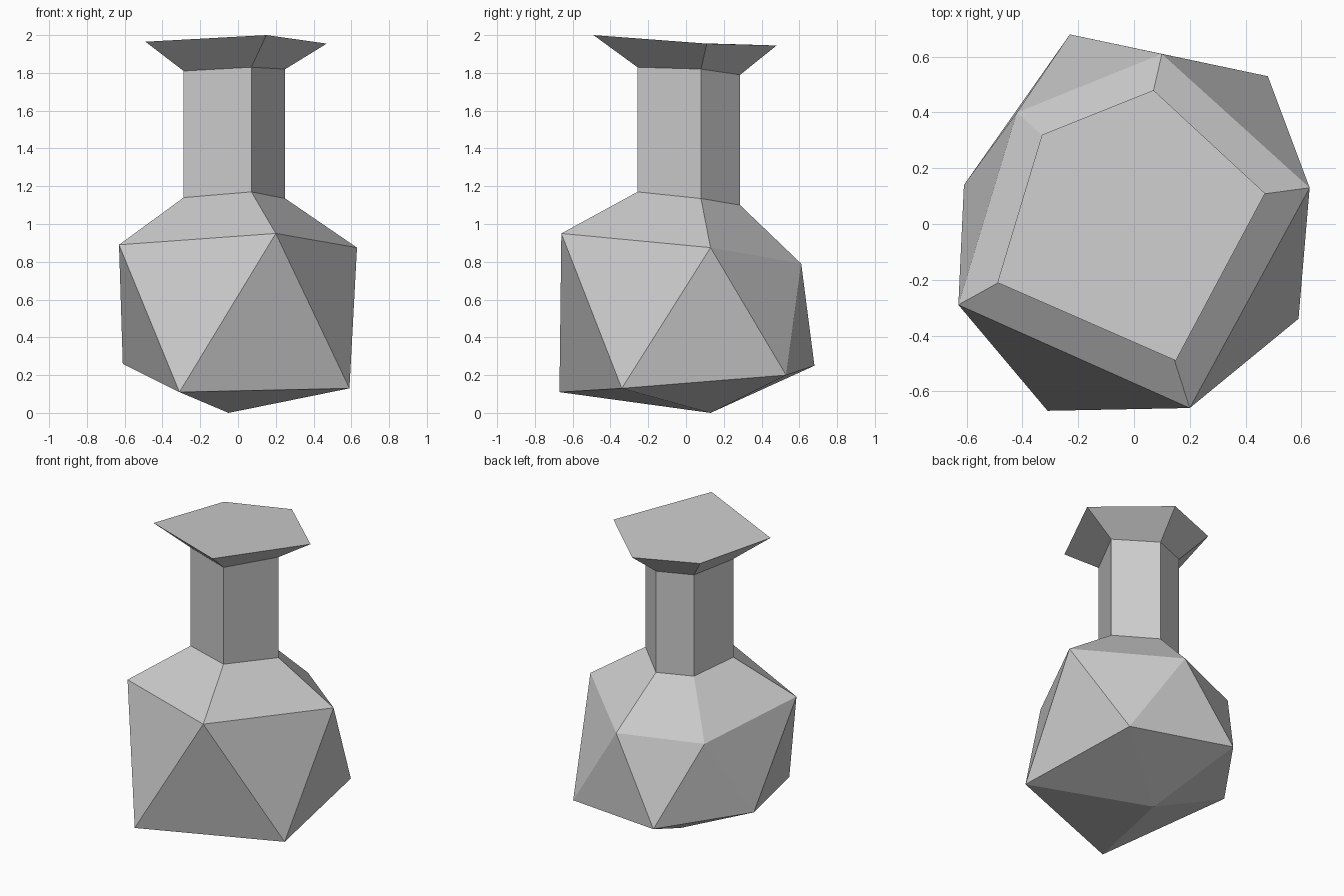
import bpy
import bmesh
from mathutils import Vector

# Remove only the default cube
default_cube = bpy.data.objects.get("Cube")
if default_cube:
    bpy.data.objects.remove(default_cube, do_unlink=True)

# Single plain grey material
GREY = (0.6, 0.6, 0.6, 1)
material = bpy.data.materials.new("plain grey")
material.use_nodes = True
material.diffuse_color = GREY
for node in material.node_tree.nodes:
    if node.type == "BSDF_PRINCIPLED":
        node.inputs["Base Color"].default_value = GREY


def add_ring(mesh, points):
    return [mesh.verts.new(point) for point in points]


def bridge(mesh, lower, upper):
    """Join two matching rings with one quad per side."""
    count = len(lower)
    for i in range(count):
        j = (i + 1) % count
        mesh.faces.new((lower[i], lower[j], upper[j], upper[i]))


def finish(mesh, name):
    """Turn a bmesh into a flat shaded object with the grey material."""
    mesh.normal_update()
    data = bpy.data.meshes.new(name)
    mesh.to_mesh(data)
    mesh.free()
    data.materials.append(material)
    part = bpy.data.objects.new(name, data)
    bpy.context.collection.objects.link(part)
    return part


# Five-sided cross-sections, all listed counter-clockwise from the front corner
base_point = (-.05, .13, 0)
lower_belly = [(-.31, -.67, .11), (.59, -.34, .13), (.48, .53, .2),
               (-.23, .68, .25), (-.61, .14, .26)]
upper_belly = [(.2, -.66, .95), (.63, .13, .875), (.1, .61, .79),
               (-.42, .4, .775), (-.63, -.29, .89)]
rim_edge = [(.15, -.49, 2), (.47, .11, 1.955), (.07, .48, 1.945),
            (-.33, .32, 1.95), (-.49, -.21, 1.965)]

# The neck is the rim outline drawn in towards its axis
axis = Vector((-.03, .04, 0))


def neck_ring(heights):
    points = []
    for corner, height in zip(rim_edge, heights):
        point = axis.lerp(Vector(corner), .56)
        point.z = height
        points.append(point)
    return points


neck_bottom = neck_ring((1.17, 1.135, 1.1, 1.1, 1.14))
neck_top = neck_ring((1.83, 1.82, 1.79, 1.79, 1.81))

# Belly: pointed base, zigzag band of triangles, sloping shoulder
mesh = bmesh.new()
tip = mesh.verts.new(base_point)
lower = add_ring(mesh, lower_belly)
upper = add_ring(mesh, upper_belly)
for i in range(len(lower)):
    j = (i + 1) % len(lower)
    mesh.faces.new((tip, lower[j], lower[i]))
    mesh.faces.new((lower[i], lower[j], upper[i]))
    mesh.faces.new((lower[j], upper[j], upper[i]))
bridge(mesh, upper, add_ring(mesh, neck_bottom))
finish(mesh, "vase_belly")

# Neck: straight five-sided tube
mesh = bmesh.new()
bridge(mesh, add_ring(mesh, neck_bottom), add_ring(mesh, neck_top))
finish(mesh, "vase_neck")

# Rim: flared collar with a closed flat top
mesh = bmesh.new()
edge = add_ring(mesh, rim_edge)
bridge(mesh, add_ring(mesh, neck_top), edge)
mesh.faces.new(edge)
finish(mesh, "vase_rim")
